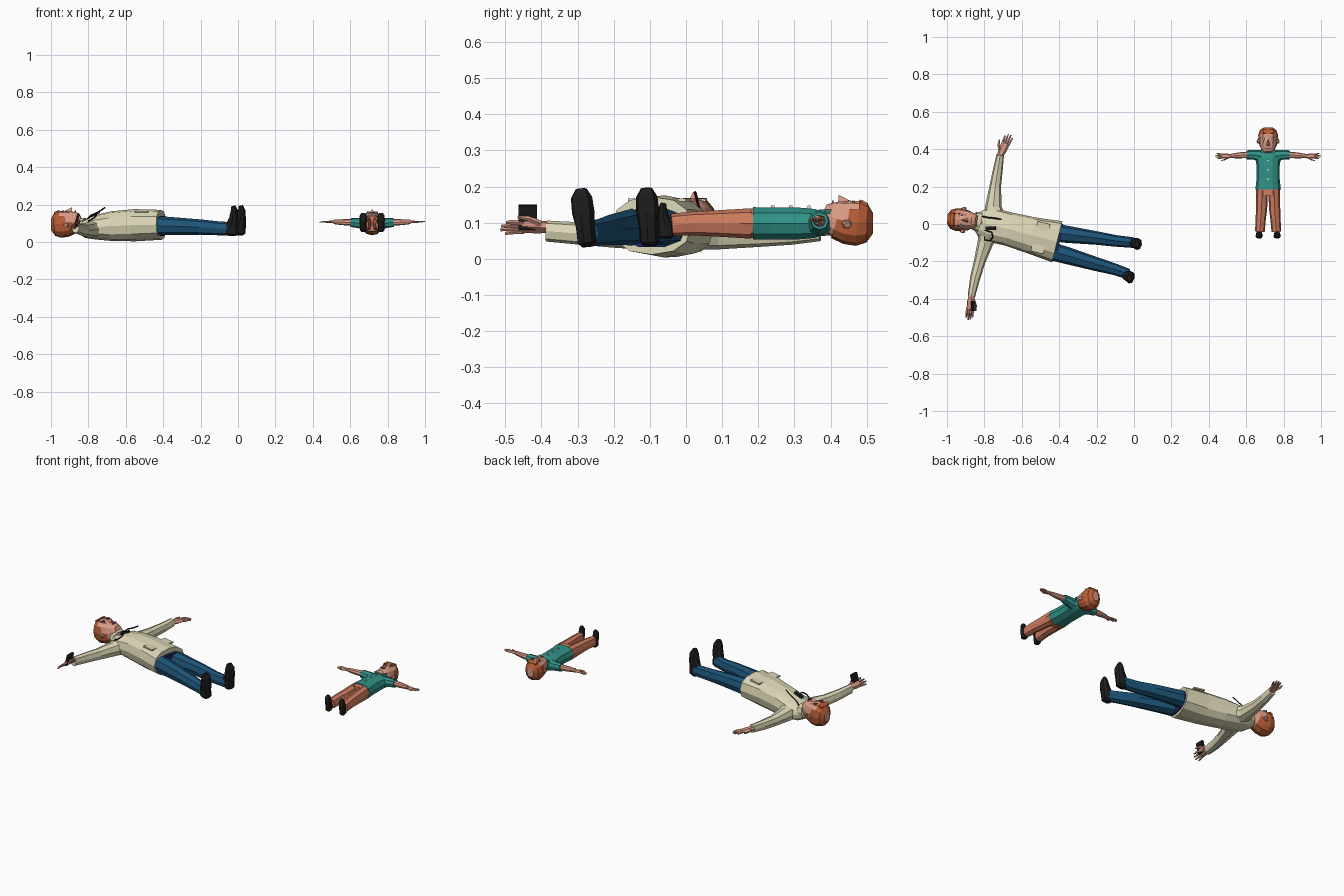
import bpy, math
from mathutils import Vector, Matrix

if "Cube" in bpy.data.objects:
    bpy.data.objects.remove(bpy.data.objects["Cube"])

def mat(name, c):
    m = bpy.data.materials.new(name)
    m.diffuse_color = (*c, 1)
    m.use_nodes = True
    m.node_tree.nodes["Principled BSDF"].inputs["Base Color"].default_value = m.diffuse_color
    return m

SKIN = mat("skin", (0.72, 0.33, 0.24))
HAIR = mat("ginger_hair", (0.48, 0.11, 0.035))
COAT = mat("cream_coat", (0.72, 0.68, 0.47))
JEANS = mat("blue_denim", (0.012, 0.09, 0.19))
NAVY = mat("navy", (0.012, 0.022, 0.12))
BLACK = mat("black", (0.012, 0.012, 0.012))
TEAL = mat("teal_shirt", (0.03, 0.29, 0.25))
CORAL = mat("coral_trousers", (0.62, 0.2, 0.115))
WHITE = mat("off_white", (0.8, 0.76, 0.68))
LIPS = mat("lips", (0.4, 0.11, 0.09))

def mesh(name, verts, faces, m, mw=None):
    me = bpy.data.meshes.new(name)
    me.from_pydata([tuple(v) for v in verts], [], faces)
    me.materials.append(m)
    ob = bpy.data.objects.new(name, me)
    if mw:
        ob.matrix_world = mw
    bpy.context.collection.objects.link(ob)
    return ob

def loft(name, secs, m, up=(0, 0, 1), n=8, power=2.3, mw=None, keep=None, grow=1.0):
    """Rings (x, y, z, half width, half depth) skinned along their own path."""
    up = Vector(up)
    P = [Vector(s[:3]) for s in secs]
    verts, faces = [], []
    for i, s in enumerate(secs):
        t = (P[min(i + 1, len(P) - 1)] - P[max(i - 1, 0)]).normalized()
        side = t.cross(up).normalized()
        w = side.cross(t).normalized()
        for k in range(n):
            a = 2 * math.pi * k / n
            c, d = math.cos(a), math.sin(a)
            c = math.copysign(abs(c) ** (2 / power), c)
            d = math.copysign(abs(d) ** (2 / power), d)
            verts.append(P[i] + (side * c * s[3] + w * d * s[4]) * grow)
    for i in range(len(secs) - 1):
        for k in range(n):
            j = (k + 1) % n
            faces.append((i * n + k, i * n + j, (i + 1) * n + j, (i + 1) * n + k))
    faces.append(tuple(reversed(range(n))))
    faces.append(tuple(range((len(secs) - 1) * n, len(secs) * n)))
    if keep:
        faces = [f for f in faces if keep(sum((verts[i] for i in f), Vector()) / len(f))]
    return mesh(name, verts, faces, m, mw)

def box(name, loc, size, m, mw=None, rot=None):
    R = Matrix.Rotation(rot[0], 3, rot[1]) if rot else Matrix.Identity(3)
    v = [Vector(loc) + R @ Vector((x * size[0] / 2, y * size[1] / 2, z * size[2] / 2))
         for x in (-1, 1) for y in (-1, 1) for z in (-1, 1)]
    f = [(0, 1, 3, 2), (4, 6, 7, 5), (0, 4, 5, 1), (2, 3, 7, 6), (0, 2, 6, 4), (1, 5, 7, 3)]
    return mesh(name, v, f, m, mw)

def head(who, chin, angle, H):
    """Unit head: y from chin to crown, z towards the face."""
    mw = Matrix.Translation(chin) @ Matrix.Rotation(angle, 4, 'Z') @ Matrix.Scale(H, 4)
    rings = [(0, 0, .17, .17, .18), (0, .1, .12, .24, .27), (0, .28, .05, .3, .36), (0, .48, 0, .33, .41),
             (0, .68, -.02, .345, .42), (0, .86, -.03, .29, .35), (0, .97, -.03, .15, .19)]
    loft(who + "_head", rings, SKIN, n=12, power=2.4, mw=mw)
    loft(who + "_hair", rings, HAIR, n=12, power=2.4, mw=mw, grow=1.07,
         keep=lambda c: c.y > .72 or (c.z < -.04 and c.y > .17) or (c.z < .12 and c.y > .5))
    box(who + "_fringe", (0, .8, .34), (.4, .13, .1), HAIR, mw, (-.5, 'X'))
    mesh(who + "_nose", [(-.07, .3, .38), (.07, .3, .38), (0, .56, .39), (0, .31, .52)],
         [(0, 1, 3), (1, 2, 3), (2, 0, 3), (0, 2, 1)], SKIN, mw)
    box(who + "_mouth", (0, .2, .385), (.2, .03, .05), LIPS, mw)
    for s in (-1, 1):
        box(who + "_eye", (s * .14, .52, .375), (.11, .05, .04), WHITE, mw)
        box(who + "_pupil", (s * .14, .52, .385), (.04, .05, .04), BLACK, mw)
        box(who + "_eyebrow", (s * .14, .6, .385), (.15, .035, .05), HAIR, mw)
        loft(who + "_ear", [(s * .3, .45, -.03, .08, .07), (s * .37, .47, -.05, .1, .09),
                            (s * .4, .48, -.06, .07, .06)], SKIN, n=6, mw=mw)

def hand(who, base, yaw, L, W, roll=0.0):
    """Palm, four fingers and a thumb pointing along local x."""
    mw = Matrix.Translation(base) @ Matrix.Rotation(yaw, 4, 'Z') @ Matrix.Rotation(roll, 4, 'X')
    loft(who + "_palm", [(-.12 * L, 0, 0, W * .34, W * .3), (.2 * L, 0, 0, W * .5, W * .26),
                         (.52 * L, 0, 0, W * .48, W * .2)], SKIN, n=6, mw=mw)
    for i in range(4):
        y = (i - 1.5) * W * .25
        l = L * (.9, 1, .97, .85)[i]
        loft(who + "_finger", [(.48 * L, y, 0, W * .13, W * .14), (.75 * L, y * 1.15, 0, W * .12, W * .13),
                               (l, y * 1.25, -.03 * L, W * .08, W * .08)], SKIN, n=5, mw=mw)
    loft(who + "_thumb", [(.1 * L, W * .3, 0, W * .18, W * .18), (.35 * L, W * .72, 0, W * .14, W * .14),
                          (.58 * L, W * .85, 0, W * .08, W * .08)], SKIN, n=5, mw=mw)

def shoe(who, x, y, z, size, out, splay=0.0):
    """Shoe standing on its heel, sole facing the out direction."""
    o = Vector(out)
    side = Vector((-o.y, o.x, 0))
    secs = []
    for t, off, w, d in ((0, 0, .1, .12), (.08, 0, .17, .22), (.35, .02, .17, .22),
                         (.6, .08, .2, .16), (.85, .1, .19, .12), (1, .07, .1, .07)):
        p = Vector((x, y, z)) + o * off * size + side * splay * t * size
        secs.append((p.x, p.y, z + t * size, w * size, d * size))
    loft(who + "_shoe", secs, BLACK, up=out, n=8)

# ---- Adult: coat ----
coat = [(-.85, .018, .08, .04, .035), (-.815, .008, .07, .075, .048), (-.765, -.005, .078, .092, .065),
        (-.67, -.027, .085, .09, .08), (-.55, -.06, .09, .098, .086), (-.41, -.095, .092, .113, .08)]
loft("coat_body", coat, COAT, n=12)
loft("hips", [(-.46, -.083, .088, .1, .062), (-.4, -.097, .086, .098, .055)], NAVY, n=10)
loft("adult_neck", [(-.81, .01, .085, .035, .035), (-.88, .02, .09, .036, .036)], SKIN)
loft("coat_collar", [(-.825, .01, .085, .056, .045), (-.855, .018, .09, .048, .042)], COAT, n=10)
# sleeves
loft("left_sleeve", [(-.74, .02, .075, .06, .05), (-.752, .09, .068, .045, .042), (-.742, .2, .065, .031, .032),
                     (-.728, .29, .068, .026, .029), (-.715, .37, .075, .02, .026)], COAT)
loft("right_sleeve", [(-.775, -.04, .072, .06, .05), (-.795, -.1, .066, .042, .042), (-.825, -.2, .065, .031, .034),
                      (-.85, -.29, .07, .027, .031), (-.869, -.385, .077, .02, .029)], COAT)
# coat pockets
for s in (-1, 1):
    box("coat_pocket", (-.5 + s * .013, -.073 + s * .055, .163), (.07, .05, .008), COAT,
        None, (-.23, 'Z'))

# ---- Adult: legs, shoes, hands, head ----
loft("left_leg", [(-.45, -.042, .088, .048, .052), (-.36, -.055, .086, .046, .048), (-.2, -.075, .08, .036, .041),
                  (-.1, -.09, .073, .031, .037), (0, -.1, .07, .028, .035)], JEANS)
loft("right_leg", [(-.45, -.143, .088, .048, .052), (-.36, -.168, .086, .046, .048), (-.2, -.215, .08, .037, .041),
                   (-.1, -.243, .073, .031, .037), (-.03, -.268, .07, .028, .035)], JEANS)
shoe("adult_left", .005, -.1, .035, .16, (.99, -.13, 0), -.05)
shoe("adult_right", -.032, -.272, .033, .16, (.97, -.24, 0), -.1)
hand("adult_left", (-.712, .375, .075), 1.14, .115, .045)
hand("adult_right", (-.87, -.39, .088), -1.68, .125, .05, .7)
box("phone", (-.862, -.438, .115), (.014, .052, .07), BLACK, None, (.25, 'Y'))
head("adult", (-.838, .016, .1), math.radians(86), .165)

# ---- Stethoscope ----
def tube(name, pts, r=.004, m=BLACK):
    cu = bpy.data.curves.new(name, 'CURVE')
    cu.dimensions = '3D'
    cu.bevel_depth, cu.bevel_resolution = r, 0
    sp = cu.splines.new('POLY')
    sp.points.add(len(pts) - 1)
    for p, q in zip(sp.points, pts):
        p.co = (*q, 1)
    cu.materials.append(m)
    bpy.context.collection.objects.link(bpy.data.objects.new(name, cu))

tube("stethoscope_upper_tube", [(-.83, .045, .1), (-.79, .036, .14), (-.74, .03, .165), (-.71, .025, .185)])
tube("stethoscope_lower_tube", [(-.83, -.03, .1), (-.79, -.035, .13), (-.76, -.045, .15), (-.755, -.07, .145),
                                (-.77, -.09, .13), (-.8, -.085, .11), (-.8, -.065, .115)])
box("stethoscope_chest_piece", (-.765, -.022, .15), (.055, .018, .012), BLACK, None, (-.4, 'Y'))

# ---- Child ----
CX, CZ = .717, .098
loft("shirt_body", [(CX, .185, CZ, .068, .047), (CX, .24, CZ, .062, .046), (CX, .31, CZ, .062, .046),
                    (CX, .355, CZ, .068, .042), (CX, .385, CZ, .055, .032), (CX, .4, CZ, .032, .026)], TEAL, n=10)
loft("child_neck", [(CX, .385, CZ, .022, .022), (CX, .42, CZ, .022, .024)], SKIN)
loft("trouser_hips", [(CX, .2, CZ, .064, .043), (CX, .15, CZ, .064, .042)], CORAL, n=10)
for i in range(3):
    box("shirt_button", (CX, .24 + i * .05, CZ + .045), (.009, .009, .008), WHITE)
for s in (-1, 1):
    box("shirt_collar", (CX + s * .022, .385, CZ + .032), (.034, .02, .012), TEAL, None, (s * .5, 'Z'))
    loft("shirt_sleeve", [(CX + s * .04, .363, CZ, .032, .034), (CX + s * .075, .37, .102, .026, .027),
                          (CX + s * .115, .37, .105, .024, .024)], TEAL)
    loft("child_arm", [(CX + s * .1, .37, .105, .017, .017), (CX + s * .155, .367, .106, .016, .016),
                       (CX + s * .205, .363, .108, .011, .012)], SKIN)
    hand("child", (CX + s * .205, .363, .108), 0 if s > 0 else math.pi, .078, .028, 0 if s < 0 else math.pi)
    loft("trouser_leg", [(CX + s * .032, .18, CZ, .031, .042), (CX + s * .035, .08, CZ, .03, .036),
                         (CX + s * .04, .02, CZ, .027, .033), (CX + s * .044, -.04, CZ - .004, .026, .031)], CORAL)
    shoe("child", CX + s * .048, -.055, .055, .1, (0, -1, 0))
head("child", (CX, .378, .103), 0, .143)
